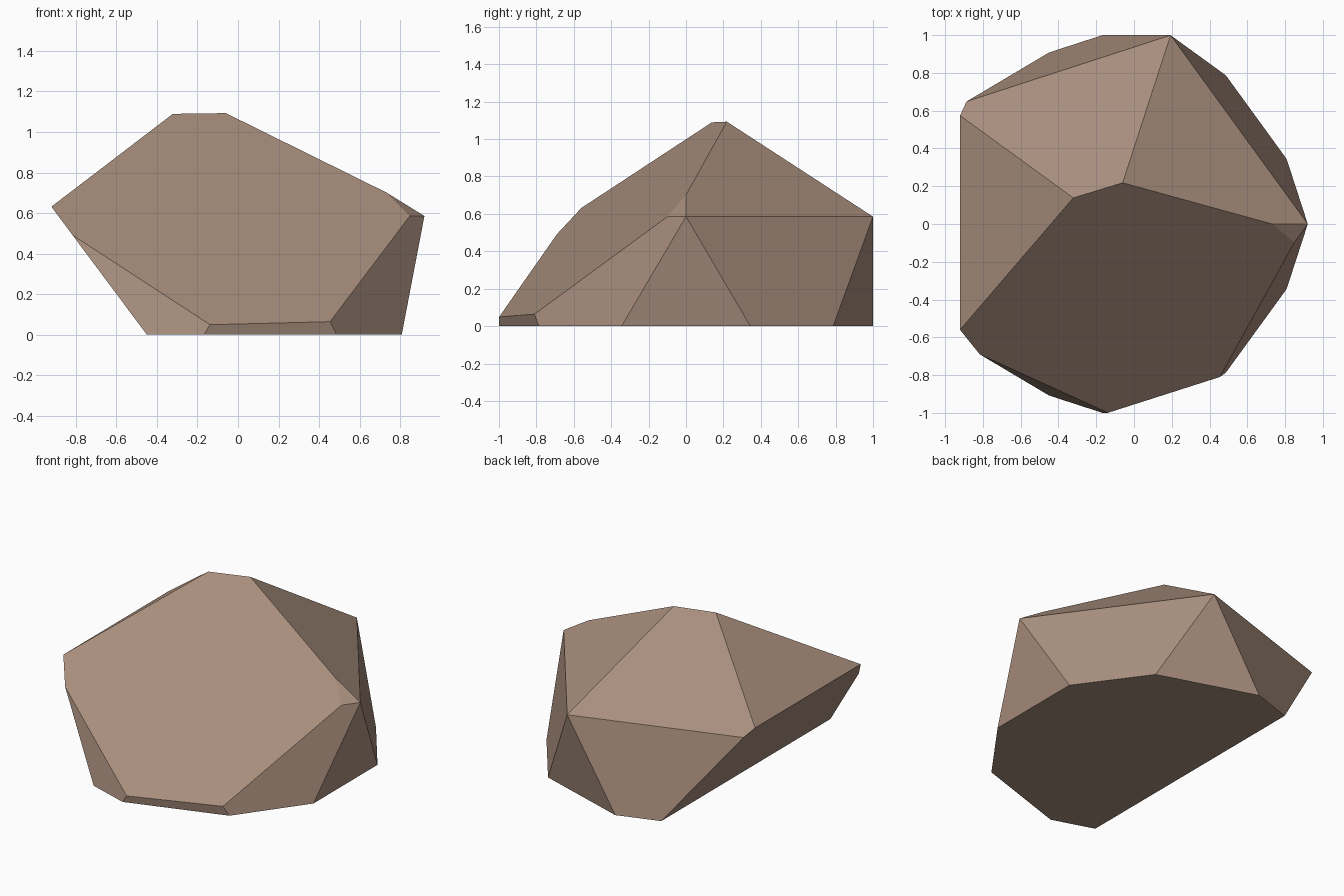
import bpy
import bmesh
from mathutils import Matrix

# Remove the default object
cube = bpy.data.objects.get("Cube")
if cube:
    bpy.data.objects.remove(cube, do_unlink=True)

# Stone colour
stone = bpy.data.materials.new("warm_brown_stone")
stone.use_nodes = True
colour = (0.39, 0.27, 0.205, 1)
stone.diffuse_color = colour
bsdf = stone.node_tree.nodes["Principled BSDF"]
bsdf.inputs["Base Color"].default_value = colour
bsdf.inputs["Roughness"].default_value = 0.9


def chip(bm, point, normal):
    """Slice off everything beyond a plane and close the cut with one flat face."""
    geom = bm.verts[:] + bm.edges[:] + bm.faces[:]
    cut = bmesh.ops.bisect_plane(bm, geom=geom, dist=1e-5, plane_co=point,
                                 plane_no=normal, clear_outer=True)
    rim = [e for e in cut["geom_cut"] if isinstance(e, bmesh.types.BMEdge)]
    bmesh.ops.contextual_create(bm, geom=rim)


# Boulder: a twenty-sided solid with three flat chips
bm = bmesh.new()
bmesh.ops.create_icosphere(bm, subdivisions=1, radius=1.175,
                           matrix=Matrix.Translation((-0.131, 0, 0.06)))
chip(bm, (0, 0, 0), (0, 0, -1))                             # flat base
chip(bm, (-0.321, 0.139, 1.09), (0.297, -1.023, 1.171))     # broad front slope
chip(bm, (-0.92, 0, 0.63), (-0.63, 0, -0.47))               # left undercut
bmesh.ops.recalc_face_normals(bm, faces=bm.faces[:])

mesh = bpy.data.meshes.new("boulder")
bm.to_mesh(mesh)
bm.free()
mesh.materials.append(stone)
boulder = bpy.data.objects.new("boulder", mesh)
bpy.context.collection.objects.link(boulder)
